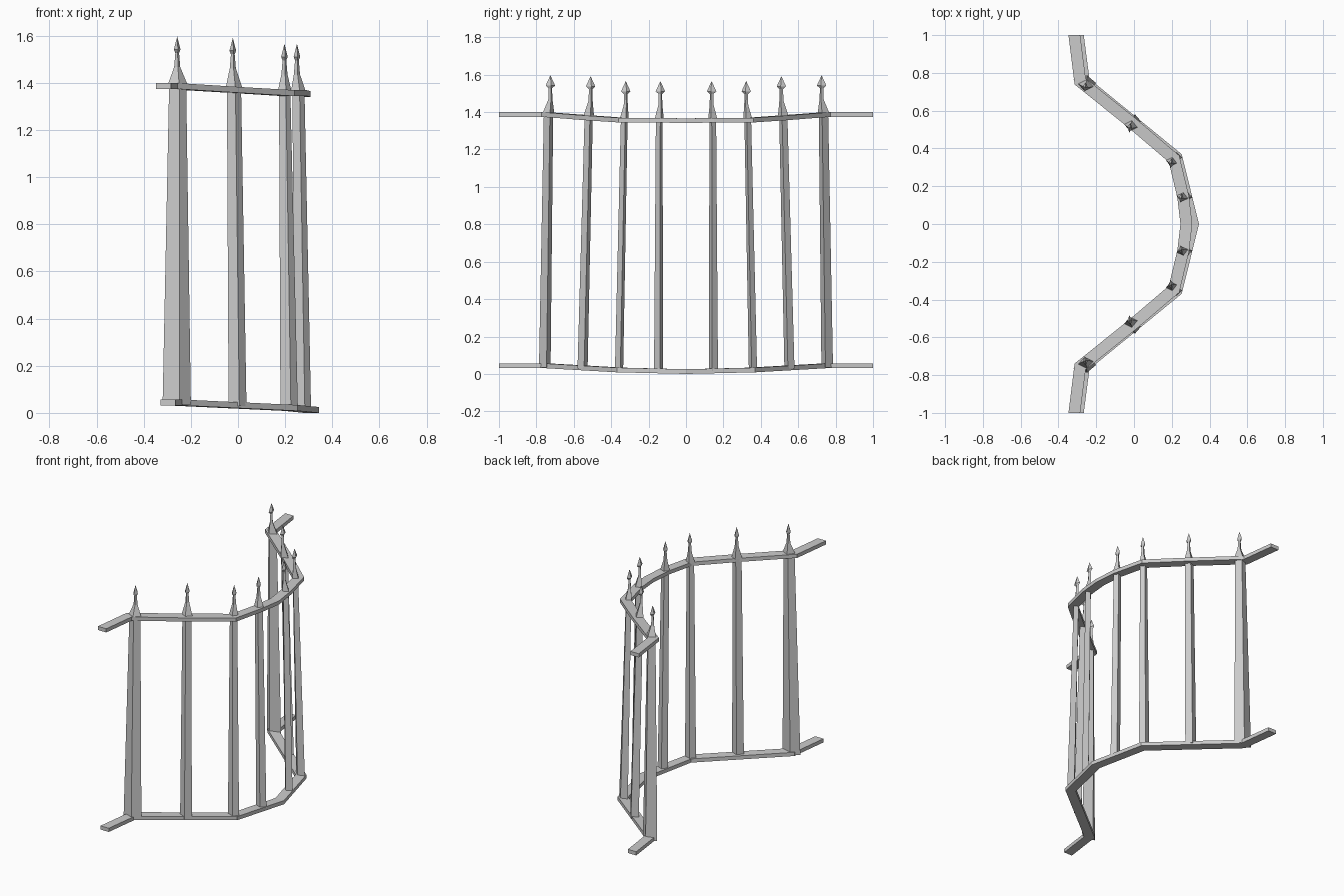
import bpy
from mathutils import Vector

if "Cube" in bpy.data.objects:
    bpy.data.objects.remove(bpy.data.objects["Cube"])


def loft(name, rings):
    """Skin a list of equal four-point rings; a one-point ring makes a tip."""
    verts, faces, starts = [], [], []
    for r in rings:
        starts.append(len(verts))
        verts += [tuple(p) for p in r]
    for i in range(len(rings) - 1):
        a, b = starts[i], starts[i + 1]
        for k in range(4):
            j = (k + 1) % 4
            if len(rings[i + 1]) == 1:
                faces.append((a + k, a + j, b))
            else:
                faces.append((a + k, a + j, b + j, b + k))
    faces.append((3, 2, 1, 0))
    if len(rings[-1]) == 4:
        s = starts[-1]
        faces.append((s, s + 1, s + 2, s + 3))
    me = bpy.data.meshes.new(name)
    me.from_pydata(verts, [], faces)
    ob = bpy.data.objects.new(name, me)
    bpy.context.collection.objects.link(ob)
    bpy.ops.object.select_all(action='DESELECT')
    ob.select_set(True)
    bpy.context.view_layer.objects.active = ob
    bpy.ops.object.mode_set(mode='EDIT')
    bpy.ops.mesh.select_all(action='SELECT')
    bpy.ops.mesh.normals_make_consistent(inside=False)
    bpy.ops.object.mode_set(mode='OBJECT')
    return ob


def rail(name, half, width=0.062, thick=0.025):
    """Flat bar swept along a path with mitred bends, symmetric about y = 0."""
    pts = [Vector(p) for p in half]
    pts += [Vector((p[0], -p[1], p[2])) for p in reversed(half[:-1])]
    rings = []
    for i, p in enumerate(pts):
        if i in (0, len(pts) - 1):
            off = Vector((1, 0, 0)) * width / 2
        else:
            d0 = (p - pts[i - 1]).xy.normalized()
            d1 = (pts[i + 1] - p).xy.normalized()
            t = (d0 + d1).normalized()
            off = Vector((-t.y, t.x, 0)) * width / 2 / t.dot(d1)
        up = Vector((0, 0, thick / 2))
        rings.append([p - off - up, p + off - up, p + off + up, p - off + up])
    loft(name, rings)


def ring(x, y, z, hx, hy, a, b, side):
    """Skewed four-sided section, turned to follow the curve of the fence."""
    return [(x + u, side * (y + v), z)
            for u, v in ((-hx, a), (b, hy), (hx, -a), (-b, -hy))]


# Top and bottom rails
rail("top_rail", [(-.316, 1, 1.387), (-.285, .755, 1.387), (-.005, .53, 1.37),
                  (.212, .345, 1.357), (.26, .145, 1.357), (.277, 0, 1.353)])
rail("bottom_rail", [(-.297, 1, .044), (-.265, .752, .044),
                     (.225, .352, .021), (.312, 0, .0125)])

# Per post: base centre, base half sizes, top centre, top half sizes, rail z, tip
posts = [
    ((-.26, .755), (.06, .031), (-.256, .735), (.036, .025), .035, 1.40, (-.258, .725, 1.597)),
    ((-.002, .553), (.038, .027), (-.017, .52), (.03, .022), .03, 1.385, (-.022, .51, 1.592)),
    ((.217, .358), (.037, .022), (.198, .33), (.024, .018), .02, 1.37, (.197, .322, 1.566)),
    ((.277, .147), (.033, .024), (.256, .143), (.026, .018), .015, 1.37, (.25, .137, 1.566)),
]
for n, (b, bh, t, th, z0, z1, tip) in enumerate(posts):
    for side, label in ((1, "left"), (-1, "right")):
        # Tapered post
        loft(f"post_{label}_{n + 1}", [
            ring(*b, z0, *bh, -.3 * bh[1] * -1, .2 * bh[0], side),
            ring(*t, z1, *th, .3 * th[1], .2 * th[0], side)])
        # Spear finial: flared foot, thin neck, leaf head, point
        x, y, zt = tip
        loft(f"spear_{label}_{n + 1}", [
            ring(*t, z1 - .005, th[0] + .005, th[1] + .006, .008, .006, side),
            ring(x, y, zt - .13, .013, .011, .003, .003, side),
            ring(x, y, zt - .07, .008, .009, .002, .002, side),
            ring(x, y, zt - .055, .014, .025, .004, .003, side),
            [(x, side * y, zt)]])
